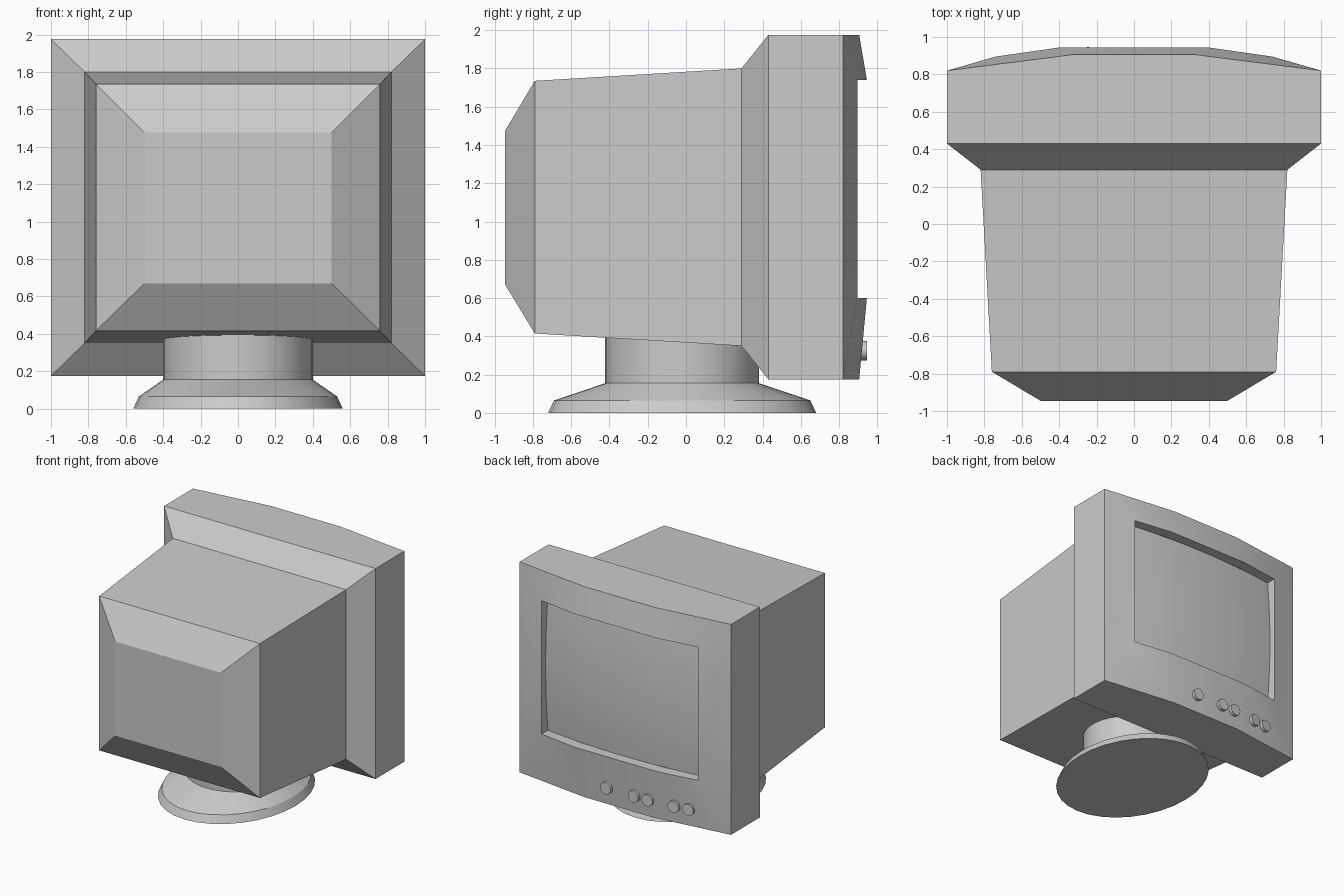
import bpy, bmesh, math

if "Cube" in bpy.data.objects:
    bpy.data.objects.remove(bpy.data.objects["Cube"])


def finish(name, bm, angle=25):
    bmesh.ops.recalc_face_normals(bm, faces=bm.faces[:])
    mesh = bpy.data.meshes.new(name)
    bm.to_mesh(mesh)
    bm.free()
    ob = bpy.data.objects.new(name, mesh)
    bpy.context.collection.objects.link(ob)
    bpy.ops.object.select_all(action='DESELECT')
    ob.select_set(True)
    bpy.context.view_layer.objects.active = ob
    bpy.ops.object.shade_smooth_by_angle(angle=math.radians(angle))
    return ob


def loft(bm, rings):
    loops = [[bm.verts.new(p) for p in r] for r in rings]
    n = len(loops[0])
    for a, b in zip(loops, loops[1:]):
        for i in range(n):
            j = (i + 1) % n
            bm.faces.new((a[i], a[j], b[j], b[i]))
    return loops


def box_ring(w, k, z0, z1, y_side, y_mid):
    # rectangle with two extra points (x = +-k) on its top and bottom edges
    xs = [(-w, y_side), (-k, y_mid), (k, y_mid), (w, y_side)]
    return [(x, y, z0) for x, y in xs] + [(x, y, z1) for x, y in reversed(xs)]


# casing: stepped rear housing, bowed bezel and recess around the screen
bm = bmesh.new()
sections = [
    (0.50, 0.17, 0.67, 1.475, -0.945, -0.945),
    (0.76, 0.25, 0.415, 1.735, -0.79, -0.79),
    (0.82, 0.27, 0.35, 1.80, 0.29, 0.29),
    (1.00, 0.33, 0.175, 1.975, 0.43, 0.43),
    (1.00, 0.33, 0.175, 1.975, 0.82, 0.905),
    (0.74, 0.39, 0.60, 1.74, 0.895, 0.945),
    (0.74, 0.39, 0.60, 1.74, 0.80, 0.85),
]
loops = loft(bm, [box_ring(*s) for s in sections])
bm.faces.new(loops[0])
finish("monitor_casing", bm)

# screen: gently bulging glass
bm = bmesh.new()
nx, nz = 10, 8
grid = []
for j in range(nz + 1):
    v = 2 * j / nz - 1
    row = []
    for i in range(nx + 1):
        u = 2 * i / nx - 1
        y = 0.81 + 0.05 * (1 - u * u) + 0.03 * (1 - v * v)
        row.append(bm.verts.new((-0.74 * u, y, 1.17 + 0.57 * v)))
    grid.append(row)
for j in range(nz):
    for i in range(nx):
        bm.faces.new((grid[j][i], grid[j][i + 1], grid[j + 1][i + 1], grid[j + 1][i]))
screen = finish("screen", bm)
if screen.data.polygons[0].normal.y < 0:
    screen.data.flip_normals()

# stand: round neck flaring into an oval foot
bm = bmesh.new()
profile = [(0.56, 0.70, 0.0), (0.53, 0.67, 0.065), (0.40, 0.402, 0.155), (0.40, 0.402, 0.42)]
N = 32
loops = loft(bm, [[(rx * math.cos(2 * math.pi * i / N),
                    -0.02 + ry * math.sin(2 * math.pi * i / N), z) for i in range(N)]
                  for rx, ry, z in profile])
bm.faces.new(loops[0])
bm.faces.new(loops[-1])
finish("stand", bm)

# control buttons along the lower bezel, following its curve
for n, (x, y, tilt) in enumerate([(0.10, 0.92, 0), (-0.16, 0.92, 0), (-0.29, 0.918, 3),
                                  (-0.52, 0.897, 8), (-0.645, 0.88, 8)]):
    bpy.ops.mesh.primitive_cylinder_add(
        vertices=16, radius=0.05, depth=0.05, location=(x, y, 0.325),
        rotation=(math.radians(90), 0, math.radians(tilt)))
    bpy.context.object.name = f"button_{n + 1}"
    bpy.ops.object.shade_smooth_by_angle(angle=math.radians(30))
